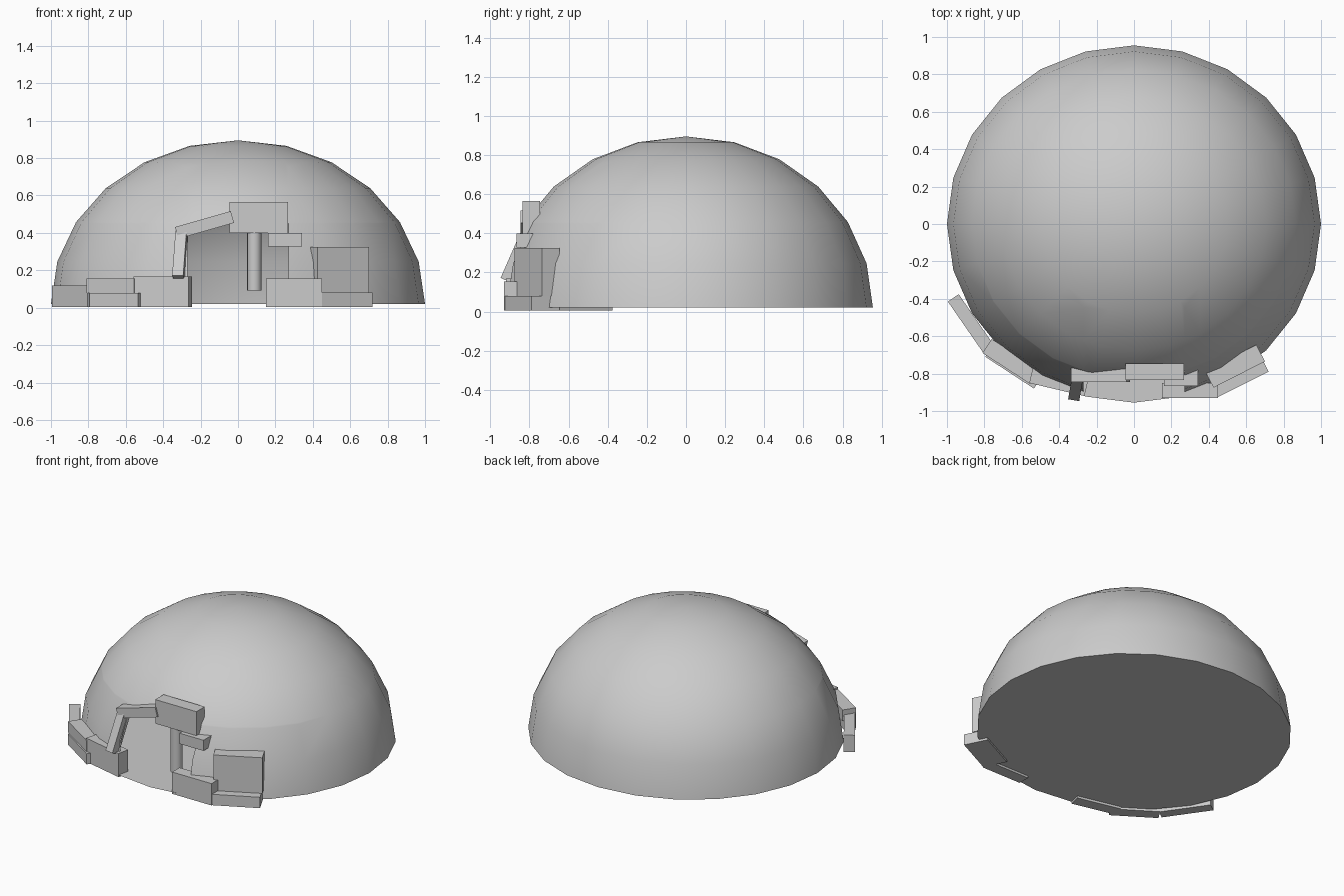
import bpy, bmesh, math
from mathutils import Vector, Matrix

cube = bpy.data.objects.get("Cube")
if cube:
    bpy.data.objects.remove(cube)

stone = bpy.data.materials.new("grey_stone")
stone.use_nodes = True
GREY = (0.6, 0.6, 0.6, 1)
stone.diffuse_color = GREY
stone.node_tree.nodes["Principled BSDF"].inputs["Base Color"].default_value = GREY


def finish(bm, name, smooth=False):
    mesh = bpy.data.meshes.new(name)
    bm.to_mesh(mesh)
    bm.free()
    mesh.materials.append(stone)
    obj = bpy.data.objects.new(name, mesh)
    bpy.context.collection.objects.link(obj)
    if smooth:
        bpy.ops.object.select_all(action='DESELECT')
        obj.select_set(True)
        bpy.context.view_layer.objects.active = obj
        bpy.ops.object.shade_smooth_by_angle(angle=math.radians(35))
    return obj


def block(name, start, end, depth, z0, z1):
    """Upright stone with its outer face running from start to end."""
    a, b = Vector(start), Vector(end)
    along = (b - a).normalized()
    inward = Vector((-along.y, along.x)) * depth
    bm = bmesh.new()
    base = bm.faces.new([bm.verts.new((p.x, p.y, z0))
                         for p in (a, b, b + inward, a + inward)])
    top = bmesh.ops.extrude_face_region(bm, geom=[base])["geom"]
    bmesh.ops.translate(bm, vec=(0, 0, z1 - z0),
                        verts=[v for v in top if isinstance(v, bmesh.types.BMVert)])
    bmesh.ops.recalc_face_normals(bm, faces=bm.faces)
    return finish(bm, name)


def beam(name, start, end, width, thick, twist=0):
    """Square-ended stone running between two points."""
    a, b = Vector(start), Vector(end)
    turn = (b - a).to_track_quat('X', 'Z').to_matrix().to_4x4()
    size = Matrix.Diagonal(((b - a).length, width, thick, 1))
    bm = bmesh.new()
    bmesh.ops.create_cube(bm, size=1, matrix=Matrix.Translation((a + b) / 2)
                          @ turn @ Matrix.Rotation(twist, 4, 'X') @ size)
    return finish(bm, name)


# Hollow dome: half a sphere with a doorway cut in the front
BASE = 0.02
DOOR, DOOR_TOP = 0.27, 0.45
bm = bmesh.new()
bmesh.ops.create_uvsphere(bm, u_segments=24, v_segments=12, radius=1)
bmesh.ops.delete(bm, geom=[v for v in bm.verts if v.co.z < -0.01], context='VERTS')
bmesh.ops.transform(bm, verts=bm.verts, matrix=Matrix.Translation((0, 0, BASE))
                    @ Matrix.Diagonal((1, 0.955, 0.875, 1)))
for co, no in (((DOOR, 0, 0), (1, 0, 0)), ((-DOOR, 0, 0), (1, 0, 0)),
               ((0, 0, DOOR_TOP), (0, 0, 1))):
    faces = [f for f in bm.faces if f.calc_center_median().y < -0.5]
    geom = set(faces)
    for f in faces:
        geom.update(f.edges)
        geom.update(f.verts)
    bmesh.ops.bisect_plane(bm, geom=list(geom), plane_co=co, plane_no=no)
doorway = []
for f in bm.faces:
    c = f.calc_center_median()
    if c.y < -0.5 and abs(c.x) < DOOR and c.z < DOOR_TOP:
        doorway.append(f)
bmesh.ops.delete(bm, geom=doorway, context='FACES')
finish(bm, "dome", smooth=True)

# Floor disc closing the underside
bm = bmesh.new()
bmesh.ops.create_circle(bm, cap_ends=True, segments=24, radius=1,
                        matrix=Matrix.Translation((0, 0, BASE))
                        @ Matrix.Diagonal((1, 0.955, 1, 1)))
finish(bm, "floor")

# Low wall stones on the model's right
block("right_wall_end", (-0.995, -0.415), (-0.805, -0.69), 0.07, 0.005, 0.12)
block("right_wall_lower", (-0.795, -0.71), (-0.535, -0.88), 0.08, 0.005, 0.078)
block("right_wall_upper", (-0.81, -0.69), (-0.555, -0.855), 0.09, 0.078, 0.155)
block("right_wall_door", (-0.56, -0.85), (-0.265, -0.92), 0.08, 0.005, 0.168)

# Stones on the model's left
block("left_wall_door", (0.15, -0.93), (0.45, -0.93), 0.08, 0.005, 0.155)
block("left_wall_base", (0.45, -0.925), (0.72, -0.79), 0.16, 0.005, 0.08)
block("left_wall_tall", (0.425, -0.875), (0.7, -0.735), 0.1, 0.08, 0.325)

# Door frame: leaning jamb, lintels and a round post
beam("leaning_jamb", (-0.318, -0.915, 0.16), (-0.3, -0.81, 0.4), 0.06, 0.06)
beam("sloping_lintel", (-0.328, -0.808, 0.4), (-0.03, -0.808, 0.485), 0.075, 0.065)
block("main_lintel", (-0.045, -0.835), (0.268, -0.835), 0.09, 0.4, 0.565)
block("lintel_bracket", (0.16, -0.865), (0.343, -0.865), 0.09, 0.327, 0.4)

bm = bmesh.new()
bmesh.ops.create_cone(bm, cap_ends=True, segments=16, radius1=0.038, radius2=0.038,
                      depth=0.31, matrix=Matrix.Translation((0.087, -0.79, 0.247)))
finish(bm, "door_post", smooth=True)
